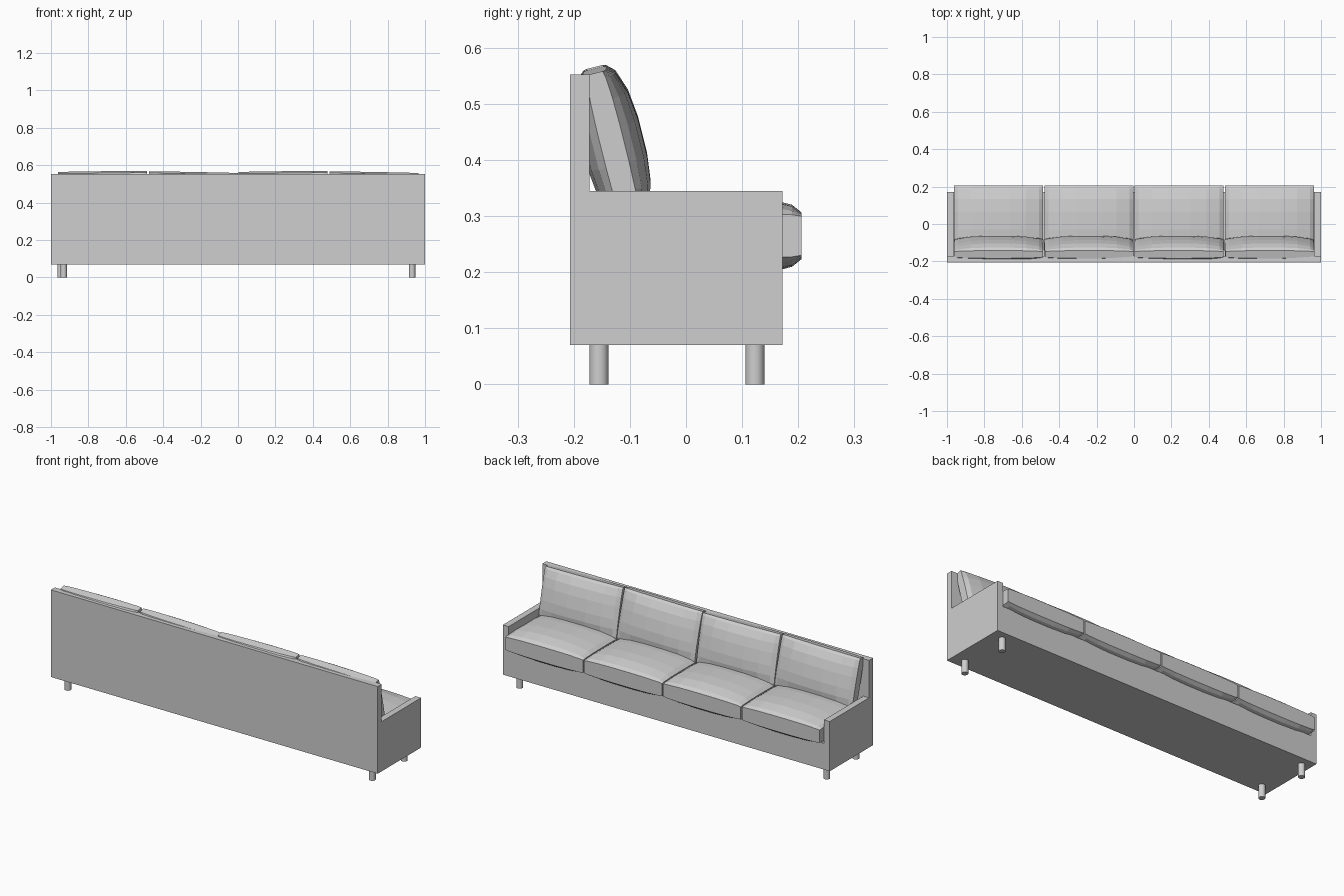
import bpy, bmesh, math

cube = bpy.data.objects.get("Cube")
if cube:
    bpy.data.objects.remove(cube, do_unlink=True)

# One upholstery grey for everything
grey = bpy.data.materials.new("light grey")
grey.use_nodes = True
colour = (0.62, 0.62, 0.62, 1)
grey.diffuse_color = colour
grey.node_tree.nodes["Principled BSDF"].inputs["Base Color"].default_value = colour


def add_object(name, bm, location=(0, 0, 0), rotation=(0, 0, 0)):
    bmesh.ops.recalc_face_normals(bm, faces=bm.faces)
    mesh = bpy.data.meshes.new(name)
    bm.to_mesh(mesh)
    bm.free()
    mesh.materials.append(grey)
    obj = bpy.data.objects.new(name, mesh)
    obj.location = location
    obj.rotation_euler = rotation
    bpy.context.collection.objects.link(obj)
    return obj


def box(name, low, high):
    bm = bmesh.new()
    bmesh.ops.create_cube(bm, size=1)
    for v in bm.verts:
        for i in range(3):
            v.co[i] = low[i] + (v.co[i] + 0.5) * (high[i] - low[i])
    return add_object(name, bm)


# Fraction of full puffiness at each distance from the cushion centre
PUFF = {1: 0.2, 0.91: 0.53, 0.62: 0.86, 0.25: 1}
STEPS = [-k for k in PUFF] + list(reversed(PUFF))


def cushion(name, half_x, half_y, band, crown, location, rotation=(0, 0, 0)):
    """Low-poly pillow: two puffed grids joined by an edge band."""
    bm = bmesh.new()
    n = len(STEPS)
    sheets = []
    for side in (1, -1):
        sheets.append([[bm.verts.new((u * half_x, v * half_y,
                        side * (band + crown * PUFF[abs(u)] * PUFF[abs(v)])))
                        for v in STEPS] for u in STEPS])
    for s in sheets:
        for i in range(n - 1):
            for j in range(n - 1):
                bm.faces.new((s[i][j], s[i + 1][j], s[i + 1][j + 1], s[i][j + 1]))
    top, bottom = sheets
    for i in range(n - 1):
        for e in (0, n - 1):
            bm.faces.new((top[i][e], top[i + 1][e], bottom[i + 1][e], bottom[i][e]))
            bm.faces.new((top[e][i], top[e][i + 1], bottom[e][i + 1], bottom[e][i]))
    return add_object(name, bm, location, rotation)


# Frame
box("backrest", (-1, -0.207, 0.07), (1, -0.172, 0.552))
box("seat_base", (-0.965, -0.172, 0.07), (0.965, 0.172, 0.215))
for side, x0, x1 in (("left", 0.965, 1), ("right", -1, -0.965)):
    box(side + "_arm", (x0, -0.172, 0.07), (x1, 0.172, 0.345))

# Legs
for name, x, y in (("back_left_leg", 0.931, -0.155), ("front_left_leg", 0.931, 0.123),
                   ("back_right_leg", -0.932, -0.155), ("front_right_leg", -0.948, 0.123)):
    bm = bmesh.new()
    bmesh.ops.create_cone(bm, cap_ends=True, segments=24, radius1=0.017,
                          radius2=0.017, depth=0.07)
    leg = add_object(name, bm, (x, y, 0.035))
    for p in leg.data.polygons:
        p.use_smooth = len(p.vertices) == 4

# Four seat cushions and four leaning back cushions, alternately tilted
WIDTH = 0.4825
for i in range(4):
    x = (i - 1.5) * WIDTH
    cushion(f"seat_cushion_{i + 1}", 0.238, 0.189, 0.033, 0.042, (x, 0.017, 0.265))
    roll, lift = ((0.018, -0.002) if i % 2 else (-0.012, 0.002))
    cushion(f"back_cushion_{i + 1}", 0.238, 0.135, 0.013, 0.041,
            (x, -0.13, 0.43 + lift), (math.radians(104), roll, 0))
